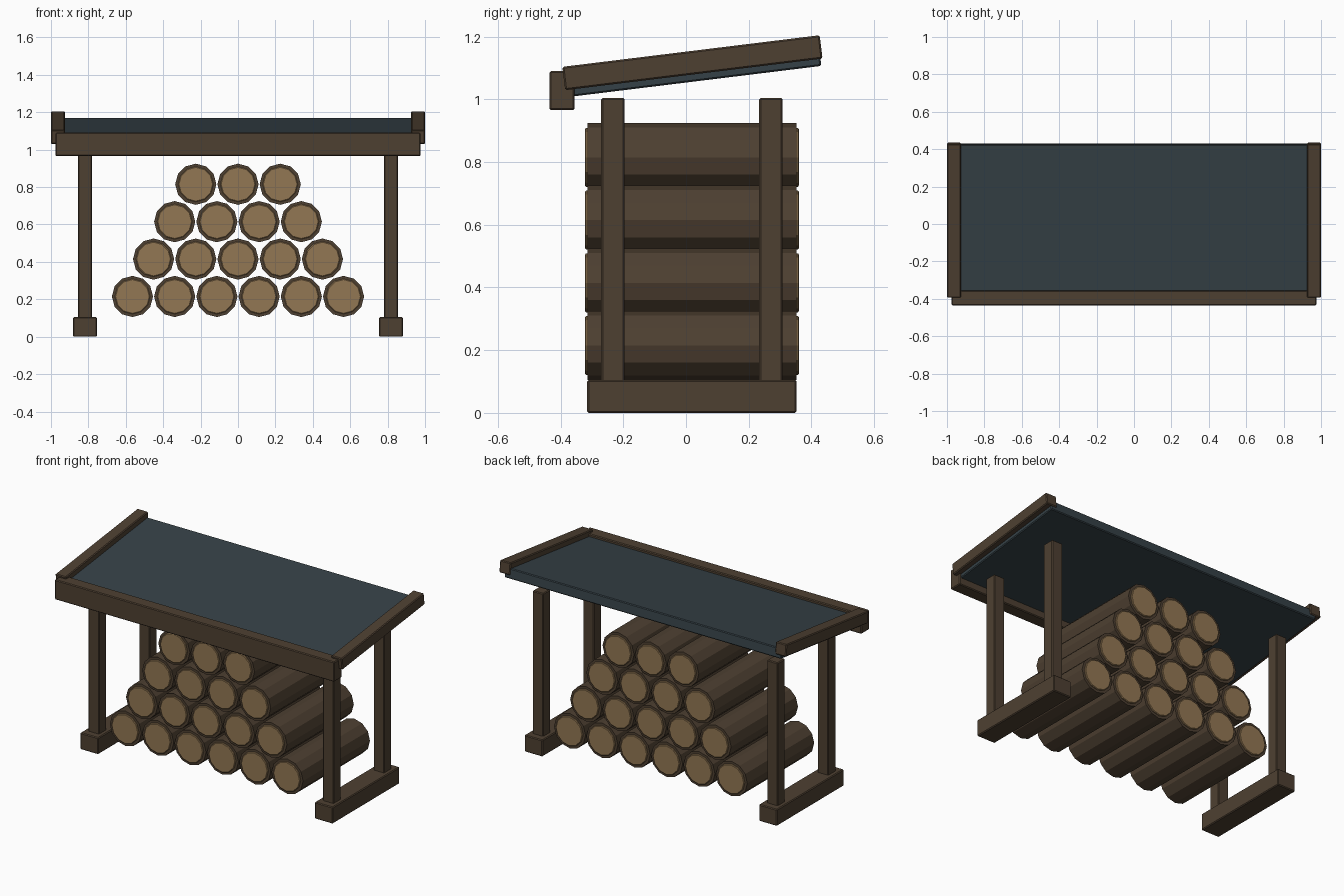
import bpy, bmesh, math
from mathutils import Vector

if "Cube" in bpy.data.objects:
    bpy.data.objects.remove(bpy.data.objects["Cube"])


def material(name, rgb):
    m = bpy.data.materials.new(name)
    m.diffuse_color = (*rgb, 1)
    m.use_nodes = True
    m.node_tree.nodes["Principled BSDF"].inputs["Base Color"].default_value = m.diffuse_color
    return m


BROWN = material("dark brown timber", (0.076, 0.051, 0.031))
TAN = material("cut wood tan", (0.29, 0.185, 0.087))
SLATE = material("slate blue roofing", (0.036, 0.053, 0.063))


def add_object(name, bm, mats):
    bmesh.ops.recalc_face_normals(bm, faces=bm.faces)
    me = bpy.data.meshes.new(name)
    bm.to_mesh(me)
    bm.free()
    for m in mats:
        me.materials.append(m)
    ob = bpy.data.objects.new(name, me)
    bpy.context.collection.objects.link(ob)
    return ob


def box(name, center, size, mat, tilt=0.0, bevel=0.005):
    bm = bmesh.new()
    bmesh.ops.create_cube(bm, size=1)
    bmesh.ops.scale(bm, vec=Vector(size), verts=bm.verts)
    bmesh.ops.bevel(bm, geom=bm.edges[:], offset=bevel, segments=1, affect='EDGES')
    ob = add_object(name, bm, [mat])
    ob.location = center
    ob.rotation_euler.x = tilt
    return ob


def log(name, x, z, sides=12):
    # lathed around the y axis: bark tube with a raised pale disc at each end
    half = [(0.110, 0.333), (0.094, 0.333), (0.094, 0.338), (0.090, 0.341)]
    profile = [(r, -y) for r, y in reversed(half)] + half
    bm = bmesh.new()
    rings = [[bm.verts.new((r * math.cos(2 * math.pi * k / sides), y,
                            r * math.sin(2 * math.pi * k / sides)))
              for k in range(sides)] for r, y in profile]
    for a, b in zip(rings, rings[1:]):
        for k in range(sides):
            j = (k + 1) % sides
            bm.faces.new((a[k], a[j], b[j], b[k]))
    bm.faces.new(rings[0])
    bm.faces.new(rings[-1])
    for f in bm.faces:
        # everything beyond the bark ends is cut wood
        f.material_index = int(abs(f.calc_center_median().y) > 0.3335)
    ob = add_object(name, bm, [BROWN, TAN])
    ob.location = (x, 0.019, z)


# Stacked logs, 6-5-4-3 from the bottom
for row in range(4):
    count = 6 - row
    for i in range(count):
        log(f"log_{row + 1}_{i + 1}", (i - (count - 1) / 2) * 0.2257, 0.215 + 0.2 * row)

# Roof pitch, rising to the back
TILT = math.radians(7)

for side, s in (("left", -1), ("right", 1)):
    # Ground skid, two posts and roof edge board on each side
    box(f"{side}_skid", (s * 0.818, 0.019, 0.0525), (0.126, 0.668, 0.105), BROWN)
    for where, y in (("front", -0.233), ("back", 0.271)):
        box(f"{side}_{where}_post", (s * 0.818, y, 0.54), (0.075, 0.075, 0.93), BROWN)
    box(f"{side}_roof_edge", (s * 0.9625, 0.0205, 1.117), (0.075, 0.827, 0.075), BROWN, TILT)

# Roof panel and front beam
box("roof_panel", (0, 0.021, 1.088), (1.93, 0.82, 0.063), SLATE, TILT)
box("front_beam", (0, -0.395, 1.028), (1.95, 0.08, 0.125), BROWN)
